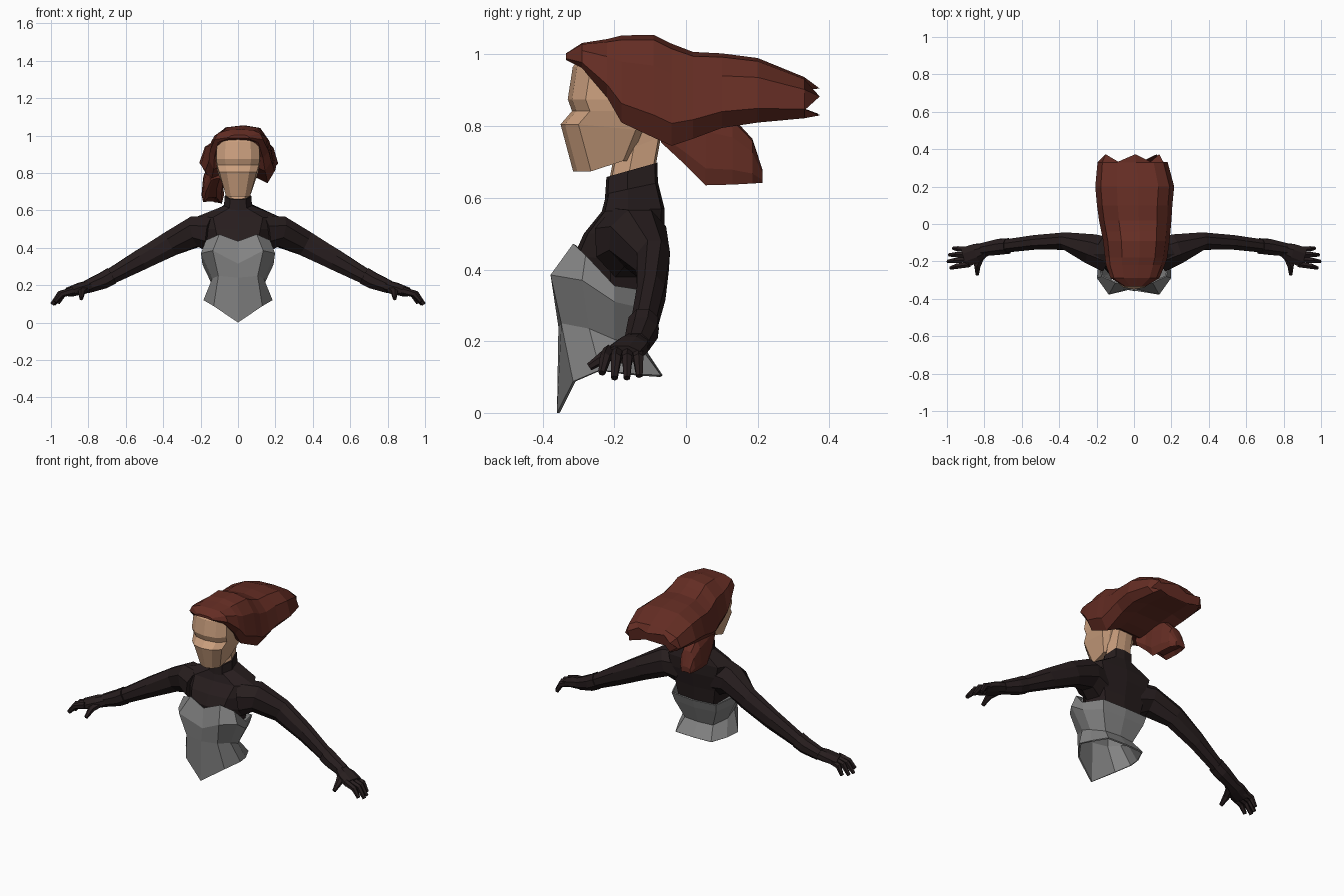
import bpy, bmesh, math
from mathutils import Vector


def material(name, rgb):
    m = bpy.data.materials.new(name)
    m.diffuse_color = (*rgb, 1)
    return m


HAIR = material("auburn hair", (0.128, 0.026, 0.017))
SKIN = material("skin", (0.60, 0.35, 0.21))
BLACK = material("dark cloth", (0.020, 0.0125, 0.013))
GREY = material("grey corset", (0.23, 0.23, 0.23))


def loft(name, rings, mat, cap=True, mirror=False, thick=0):
    """Skin a list of equal-length closed rings."""
    bm = bmesh.new()
    vs = [[bm.verts.new(p) for p in r] for r in rings]
    n = len(rings[0])
    for a, b in zip(vs, vs[1:]):
        for i in range(n):
            j = (i + 1) % n
            bm.faces.new((a[i], a[j], b[j], b[i]))
    if cap:
        bm.faces.new(vs[0])
        bm.faces.new(vs[-1])
    bmesh.ops.recalc_face_normals(bm, faces=bm.faces)
    me = bpy.data.meshes.new(name)
    bm.to_mesh(me)
    bm.free()
    me.materials.append(mat)
    ob = bpy.data.objects.new(name, me)
    bpy.context.collection.objects.link(ob)
    if thick:
        s = ob.modifiers.new("thickness", "SOLIDIFY")
        s.thickness = thick
        s.offset = -1
    if mirror:
        ob.modifiers.new("mirror", "MIRROR")
    return ob


def sym(half):
    """Close a half ring (first and last points on x = 0) by mirroring it."""
    return half + [(-x, y, z) for x, y, z in reversed(half[1:-1])]


def oval(hw, yf, yb, zf, zb):
    """Symmetric horizontal ring, tilted from front height to back height."""
    def p(x, t):
        return (x * hw, yf + (yb - yf) * t, zf + (zb - zf) * t)
    return sym([p(0, 0), p(.6, .05), p(1, .42), p(.75, .95), p(0, 1)])


def tube(name, path, mat, n=8, mirror=True):
    """Sweep an ellipse: path points are x, y, z, side radius, up radius."""
    c = [Vector(p[:3]) for p in path]
    rings = []
    for i, p in enumerate(path):
        t = (c[min(i + 1, len(c) - 1)] - c[max(i - 1, 0)]).normalized()
        side = Vector((0, 0, 1)).cross(t).normalized()
        up = t.cross(side)
        rings.append([c[i] + side * p[3] * math.cos(a) + up * p[4] * math.sin(a)
                      for a in [math.tau * (k + .5) / n for k in range(n)]])
    return loft(name, rings, mat, mirror=mirror)


# Corset: open shell with heart neckline and pointed front hem
corset = [
    [(0, -.36, 0), (.13, -.315, .088), (.185, -.24, .12), (.165, -.16, .11), (.12, -.07, .105), (0, -.065, .105)],
    [(0, -.356, .24), (.105, -.348, .25), (.138, -.27, .235), (.14, -.2, .205), (.095, -.125, .18), (0, -.115, .18)],
    [(0, -.345, .315), (.135, -.378, .385), (.198, -.29, .37), (.19, -.2, .31), (.14, -.09, .285), (0, -.08, .28)],
    [(0, -.335, .435), (.1, -.315, .472), (.172, -.28, .44), (.195, -.2, .355), (.15, -.075, .335), (0, -.065, .33)],
]
loft("corset", [sym(r) for r in corset], GREY, cap=False, thick=.008)

# Bodysuit torso and standing collar
loft("torso", [oval(*r) for r in (
    (.155, -.3, -.085, .37, .31), (.178, -.312, -.075, .44, .41),
    (.2, -.285, -.06, .5, .5), (.222, -.235, -.06, .562, .57),
    (.075, -.222, -.078, .612, .642))], BLACK)
loft("collar", [oval(*r) for r in (
    (.075, -.226, -.078, .6, .63), (.072, -.222, -.08, .658, .698))], BLACK)

# Sleeves, cuffs and gloved hands
tube("sleeve", [(.14, -.165, .475, .1, .105), (.225, -.135, .487, .088, .088),
                (.36, -.092, .422, .05, .072), (.52, -.097, .335, .042, .06),
                (.69, -.118, .241, .038, .044)], BLACK)
tube("cuff", [(.675, -.118, .25, .045, .05), (.72, -.122, .225, .046, .048),
              (.81, -.137, .19, .038, .037)], BLACK)
tube("palm", [(.79, -.135, .195, .036, .034), (.84, -.155, .182, .055, .034),
              (.905, -.178, .162, .058, .027)], BLACK)
for i, (base, tip, x, z) in enumerate(((-.136, -.13, .97, .1), (-.163, -.165, .992, .094),
                                       (-.19, -.2, 1.0, .094), (-.216, -.235, .985, .108))):
    tube(f"finger_{i + 1}", [(.88, base, .17, .017, .021),
                             ((.88 + x) / 2 + .012, (base + tip) / 2, .152, .016, .018),
                             (x - .006, tip, z + .003, .01, .011)], BLACK, n=6)
tube("thumb", [(.81, -.15, .185, .026, .022), (.837, -.22, .162, .02, .019),
               (.838, -.27, .128, .01, .011)], BLACK, n=6)

# Neck
loft("neck", [oval(*r) for r in (
    (.066, -.218, -.088, .63, .67), (.062, -.2, -.07, .72, .77),
    (.062, -.19, -.05, .8, .84))], SKIN)


# Head: stacked face bands from chin to crown
def face_ring(hw, yf, yb, zf, zb):
    return sym([(0, yf, zf), (hw * .6, yf + .012, zf), (hw, yf + .05, zf),
                (hw * 1.04, yb - .02, zb), (hw * .7, yb, zb), (0, yb, zb)])


loft("head", [face_ring(*r) for r in (
    (.064, -.315, -.155, .674, .703), (.1, -.35, -.12, .805, .79),
    (.112, -.318, -.1, .842, .842), (.116, -.33, -.1, .875, .875),
    (.112, -.316, -.1, .965, .965), (.085, -.28, -.12, 1.01, 1.01))], SKIN)


# Windblown hair: lofted cross-sections running front to back
def hair_ring(y, xl, xr, zt, zb, jag=0):
    cx, hw, h = (xl + xr) / 2, (xr - xl) / 2, zt - zb
    prof = [(-.5, .14), (-.85, .04), (-1, .24), (-.86, .72), (-.45, .96),
            (.1, 1), (.6, .95), (.88, .7), (1, .22), (.8, 0), (.3, .16)]
    return [(cx + hw * u, y + jag * (1 if i % 2 else -1), zb + h * v)
            for i, (u, v) in enumerate(prof)]


loft("hair_main", [hair_ring(*r) for r in (
    (-.335, -.05, .06, 1.003, .985), (-.29, -.125, .135, 1.032, .962),
    (-.22, -.15, .165, 1.043, .88), (-.18, -.155, .178, 1.053, .81),
    (-.09, -.165, .19, 1.055, .768), (-.04, -.175, .195, 1.03, .745),
    (.02, -.187, .2, 1.007, .765), (.1, -.198, .205, 1.003, .795),
    (.2, -.207, .215, .99, .81), (.33, -.195, .18, .937, .822),
    (.353, -.175, .155, .905, .83, .02))], HAIR)
loft("hair_side_lock", [hair_ring(*r) for r in (
    (-.07, -.15, -.07, .85, .755), (.0, -.18, -.08, .85, .69),
    (.055, -.19, -.075, .85, .635), (.13, -.195, -.08, .825, .637),
    (.185, -.19, -.09, .765, .64), (.213, -.18, -.115, .68, .642))], HAIR)
